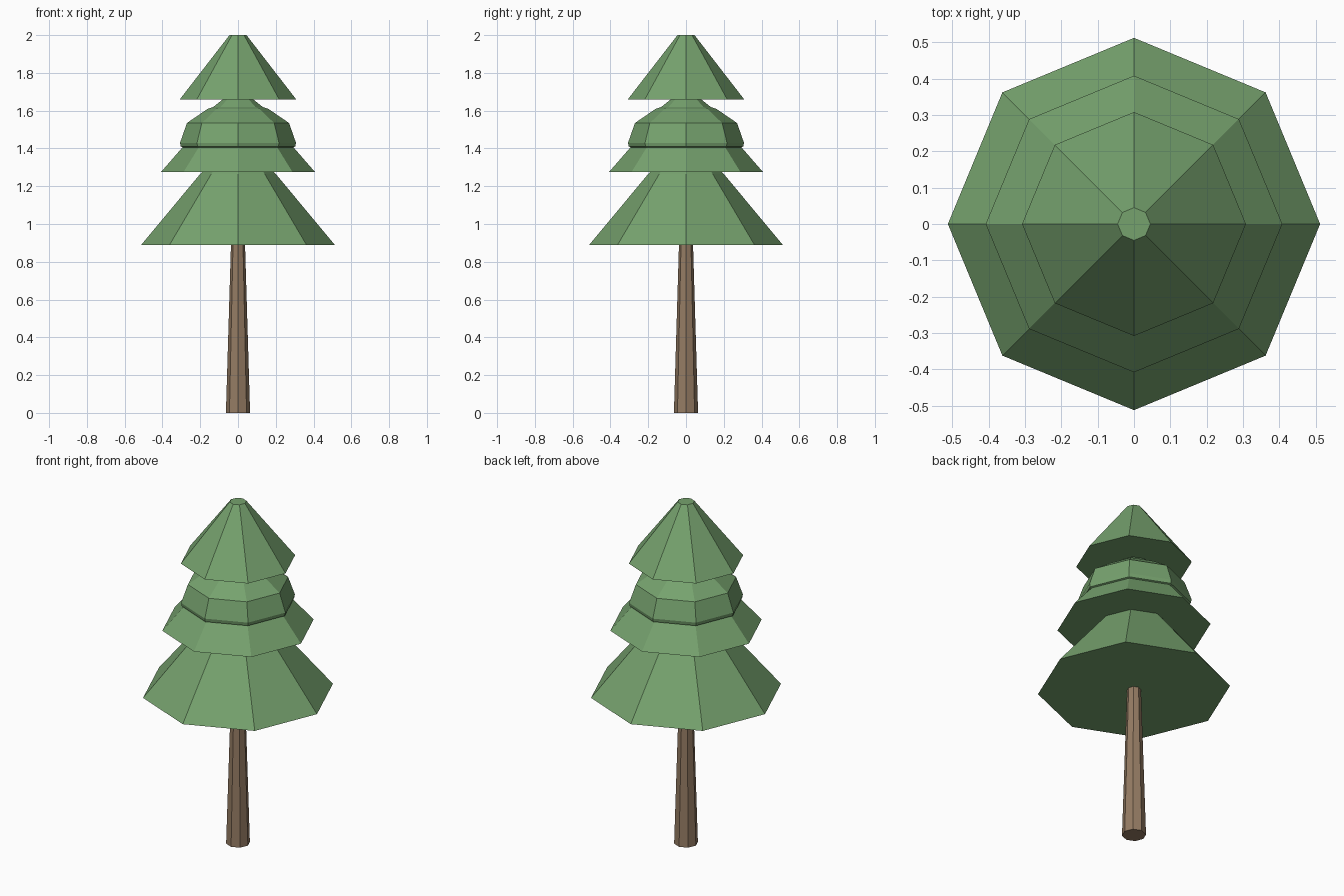
import bpy, bmesh
from math import cos, sin, pi

if "Cube" in bpy.data.objects:
    bpy.data.objects.remove(bpy.data.objects["Cube"])

SIDES = 8


def material(name, color):
    m = bpy.data.materials.new(name)
    m.diffuse_color = color
    m.use_nodes = True
    m.node_tree.nodes["Principled BSDF"].inputs["Base Color"].default_value = m.diffuse_color
    return m


def lathe(name, profile, mat):
    """Closed, flat-faced octagonal solid from (radius, z) points, bottom to top."""
    bm = bmesh.new()
    rings = [[bm.verts.new((r * cos(2 * pi * i / SIDES), r * sin(2 * pi * i / SIDES), z))
              for i in range(SIDES)] for r, z in profile]
    for low, high in zip(rings, rings[1:]):
        for i in range(SIDES):
            j = (i + 1) % SIDES
            bm.faces.new((low[i], low[j], high[j], high[i]))
    bm.faces.new(rings[0][::-1])
    bm.faces.new(rings[-1])
    mesh = bpy.data.meshes.new(name)
    bm.to_mesh(mesh)
    bm.free()
    mesh.materials.append(mat)
    obj = bpy.data.objects.new(name, mesh)
    bpy.context.collection.objects.link(obj)
    return obj


bark = material("bark", (0.30, 0.20, 0.125, 1))
needles = material("needles", (0.18, 0.36, 0.155, 1))

# Tapered trunk, running up into the foliage
lathe("trunk", [(0.064, 0), (0.037, 0.90)], bark)

# Foliage tiers, lowest to highest
lathe("bottom_branches", [(0.512, 0.89), (0.20, 1.265), (0.19, 1.275)], needles)
lathe("lower_middle_branches", [(0.408, 1.275), (0.29, 1.41)], needles)
lathe("upper_middle_branches",
      [(0.29, 1.405), (0.303, 1.41), (0.307, 1.43), (0.27, 1.535),
       (0.16, 1.61), (0.13, 1.62), (0.08, 1.66)], needles)
lathe("top_branches", [(0.308, 1.66), (0.045, 2.0)], needles)
